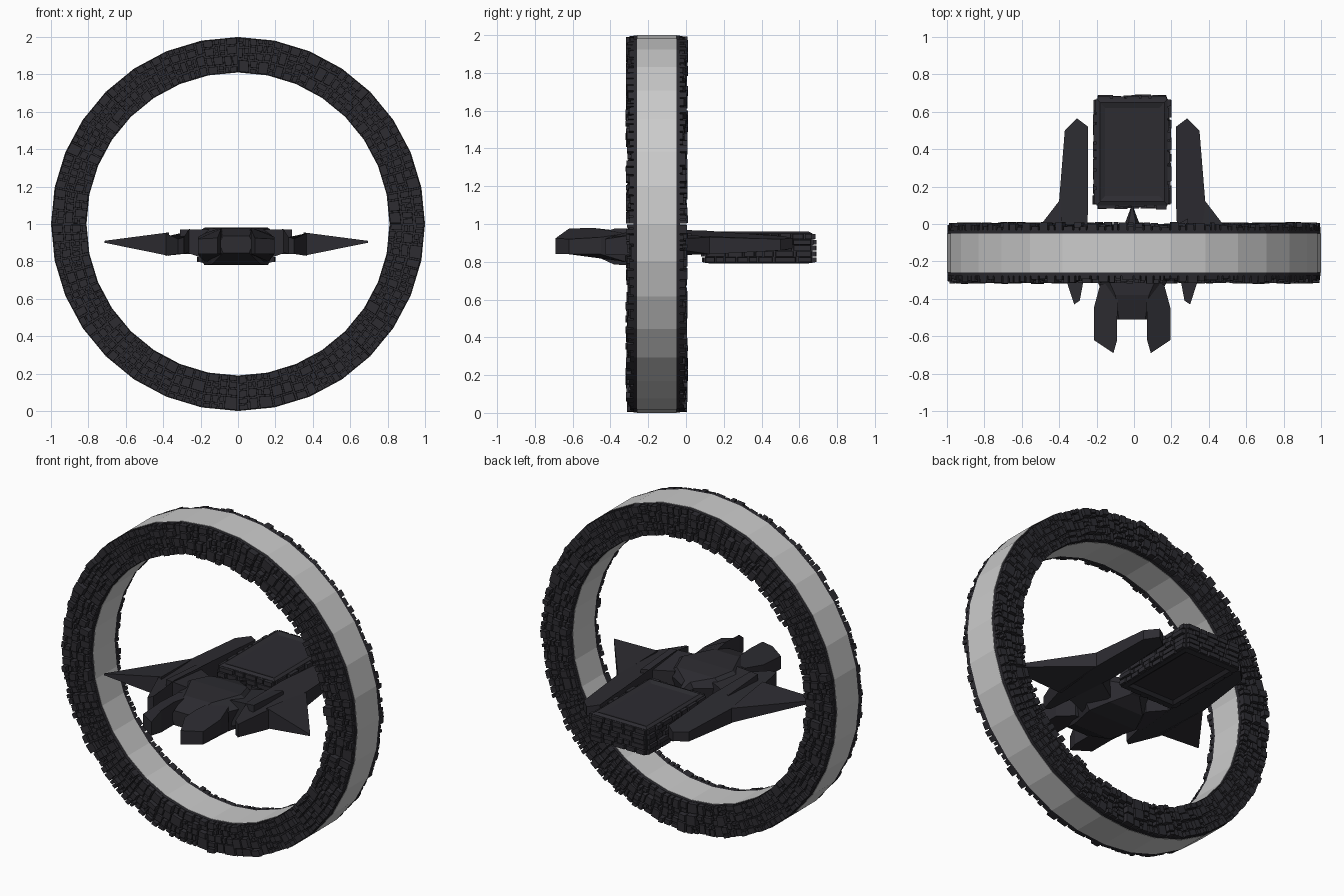
import bpy, bmesh, math, random
from mathutils import Vector as V

if "Cube" in bpy.data.objects:
    bpy.data.objects.remove(bpy.data.objects["Cube"])

random.seed(4)
CX = -0.01          # ship centre line
RY, RZ = -0.155, 1.0

dark = bpy.data.materials.new("dark_hull")
dark.diffuse_color = (0.026, 0.025, 0.031, 1)
dark.use_nodes = True
dark.node_tree.nodes["Principled BSDF"].inputs["Base Color"].default_value = dark.diffuse_color


def finish(name, bm, mat=dark, mirror=False, ship=True):
    bmesh.ops.recalc_face_normals(bm, faces=bm.faces)
    me = bpy.data.meshes.new(name)
    bm.to_mesh(me)
    bm.free()
    ob = bpy.data.objects.new(name, me)
    bpy.context.collection.objects.link(ob)
    if mat:
        me.materials.append(mat)
    if ship:
        ob.location.x = CX
    if mirror:
        ob.modifiers.new("mirror", 'MIRROR').use_mirror_merge = False
    return ob


def loft(bm, sections, closed=False):
    rows = [[bm.verts.new(p) for p in s] for s in sections]
    n = len(rows[0])
    pairs = list(zip(rows, rows[1:])) + ([(rows[-1], rows[0])] if closed else [])
    for a, b in pairs:
        for i in range(n):
            bm.faces.new((a[i], a[(i + 1) % n], b[(i + 1) % n], b[i]))
    if not closed:
        bm.faces.new(rows[0])
        bm.faces.new(rows[-1])


def prism(bm, pts):
    # outline points are (x, y, bottom z, top z)
    loft(bm, [[(x, y, b) for x, y, b, t in pts], [(x, y, t) for x, y, b, t in pts]])


def greeble(bm, quad, normal, cell, lo, hi, gap=0.003):
    # split a quad at random into small raised blocks
    a, b, c, d = quad
    w = ((b - a).length + (c - d).length) / 2
    h = ((d - a).length + (c - b).length) / 2
    limit = cell * random.uniform(0.8, 1.7)
    if max(w, h) > limit:
        t = random.uniform(0.35, 0.65)
        if w > h * random.uniform(0.7, 1.3):
            e, f = a.lerp(b, t), d.lerp(c, t)
            parts = ((a, e, f, d), (e, b, c, f))
        else:
            e, f = a.lerp(d, t), b.lerp(c, t)
            parts = ((a, b, f, e), (e, f, c, d))
        for q in parts:
            greeble(bm, q, normal, cell, lo, hi, gap)
        return
    mid = (a + b + c + d) / 4
    k = min(0.25, gap / min(w, h) * 2)
    lift = normal * random.uniform(lo, hi)
    base = [p.lerp(mid, k) for p in quad]
    loft(bm, [base, [p.lerp(mid, 0.06) + lift for p in base]])


def ring_pt(i, r, y):
    a = i * math.tau / 32
    return V((r * math.sin(a), y, RZ + r * math.cos(a)))


def ring(name, r0, r1, y0, y1, mat):
    bm = bmesh.new()
    loft(bm, [[ring_pt(i, r0, y0), ring_pt(i, r1, y0), ring_pt(i, r1, y1), ring_pt(i, r0, y1)]
              for i in range(32)], closed=True)
    finish(name, bm, mat, ship=False)


# Ring: pale band, dark backing on both faces and block plating
ring("ring_band", 0.81, 1.0, RY - 0.105, RY + 0.105, None)
for side, label in ((-1, "front"), (1, "back")):
    y = RY + side * 0.105
    ring("ring_backing_" + label, 0.812, 0.998, y, y + side * 0.018, dark)
    bm = bmesh.new()
    for i in range(32):
        quad = [ring_pt(i, 0.81, y), ring_pt(i + 1, 0.81, y),
                ring_pt(i + 1, 1.0, y), ring_pt(i, 1.0, y)]
        greeble(bm, quad, V((0, side, 0)), 0.05, 0.03, 0.06)
    finish("ring_plating_" + label, bm, ship=False)

# Fuselage: (y, top half width, top z, mid half width, mid z, bottom half width, bottom z)
bm = bmesh.new()
secs = []
for y, tw, tz, mw, mz, bw, bz in (
        (-0.51, 0.07, 0.935, 0.09, 0.90, 0.07, 0.845), (-0.38, 0.09, 0.975, 0.15, 0.92, 0.13, 0.785),
        (-0.20, 0.17, 0.98, 0.24, 0.93, 0.17, 0.78), (-0.08, 0.13, 0.97, 0.19, 0.92, 0.12, 0.80),
        (0.0, 0.02, 0.945, 0.04, 0.91, 0.03, 0.85), (0.09, 0.004, 0.91, 0.006, 0.90, 0.004, 0.89)):
    secs.append([(-tw, y, tz), (tw, y, tz), (mw, y, mz), (bw, y, bz), (-bw, y, bz), (-mw, y, mz)])
loft(bm, secs)
finish("fuselage", bm)

# Forked nose
bm = bmesh.new()
prism(bm, [(0.07, -0.32, 0.80, 0.96), (0.17, -0.32, 0.80, 0.95), (0.205, -0.45, 0.84, 0.93),
           (0.205, -0.62, 0.84, 0.92), (0.10, -0.69, 0.84, 0.925), (0.08, -0.62, 0.84, 0.975),
           (0.08, -0.50, 0.84, 0.98)])
finish("nose_fork", bm, mirror=True)

# Side pods with a short front prong and a long tail
bm = bmesh.new()
prism(bm, [(0.25, -0.25, 0.85, 0.975), (0.28, -0.41, 0.84, 0.93), (0.31, -0.43, 0.84, 0.92),
           (0.375, -0.23, 0.83, 0.95), (0.39, 0.13, 0.84, 0.93), (0.36, 0.50, 0.86, 0.92),
           (0.295, 0.565, 0.87, 0.925), (0.235, 0.52, 0.86, 0.935), (0.235, 0.10, 0.84, 0.965)])
finish("side_pod", bm, mirror=True)

# Pointed wings
bm = bmesh.new()
tip = (0.705, -0.29)
loft(bm, [[(0.36, -0.22, 0.83), (0.385, 0.13, 0.84), (0.385, 0.13, 0.93), (0.36, -0.22, 0.955)],
          [(*tip, 0.90), (0.70, -0.28, 0.90), (0.70, -0.28, 0.91), (*tip, 0.91)]])
finish("wing", bm, mirror=True)

# Arms between fuselage and pods
bm = bmesh.new()
loft(bm, [[(0.13, -0.28, 0.80), (0.13, -0.06, 0.82), (0.13, -0.06, 0.95), (0.13, -0.28, 0.97)],
          [(0.30, -0.26, 0.86), (0.30, 0.03, 0.86), (0.30, 0.03, 0.95), (0.30, -0.26, 0.97)]])
finish("pod_arm", bm, mirror=True)


# Cargo block: core with recessed bevelled panels above and below
def rect(hx, hy, z):
    return [V((sx * hx, 0.385 + sy * hy, z)) for sx, sy in ((-1, -1), (1, -1), (1, 1), (-1, 1))]


bm = bmesh.new()
loft(bm, [rect(0.145, 0.23, 0.805), rect(0.165, 0.25, 0.79), rect(0.19, 0.285, 0.795),
          rect(0.19, 0.285, 0.95), rect(0.172, 0.265, 0.96), rect(0.145, 0.235, 0.95)])
finish("cargo_block", bm)

# Block plating in layers around the cargo block
bm = bmesh.new()
for k in range(5):
    lo, hi = rect(0.19, 0.285, 0.795 + k * 0.031), rect(0.19, 0.285, 0.826 + k * 0.031)
    for i, n in enumerate((V((0, -1, 0)), V((1, 0, 0)), V((0, 1, 0)), V((-1, 0, 0)))):
        j = (i + 1) % 4
        greeble(bm, (lo[i], lo[j], hi[j], hi[i]), n, 0.09, 0.006, 0.022, 0.002)
finish("cargo_plating", bm)
